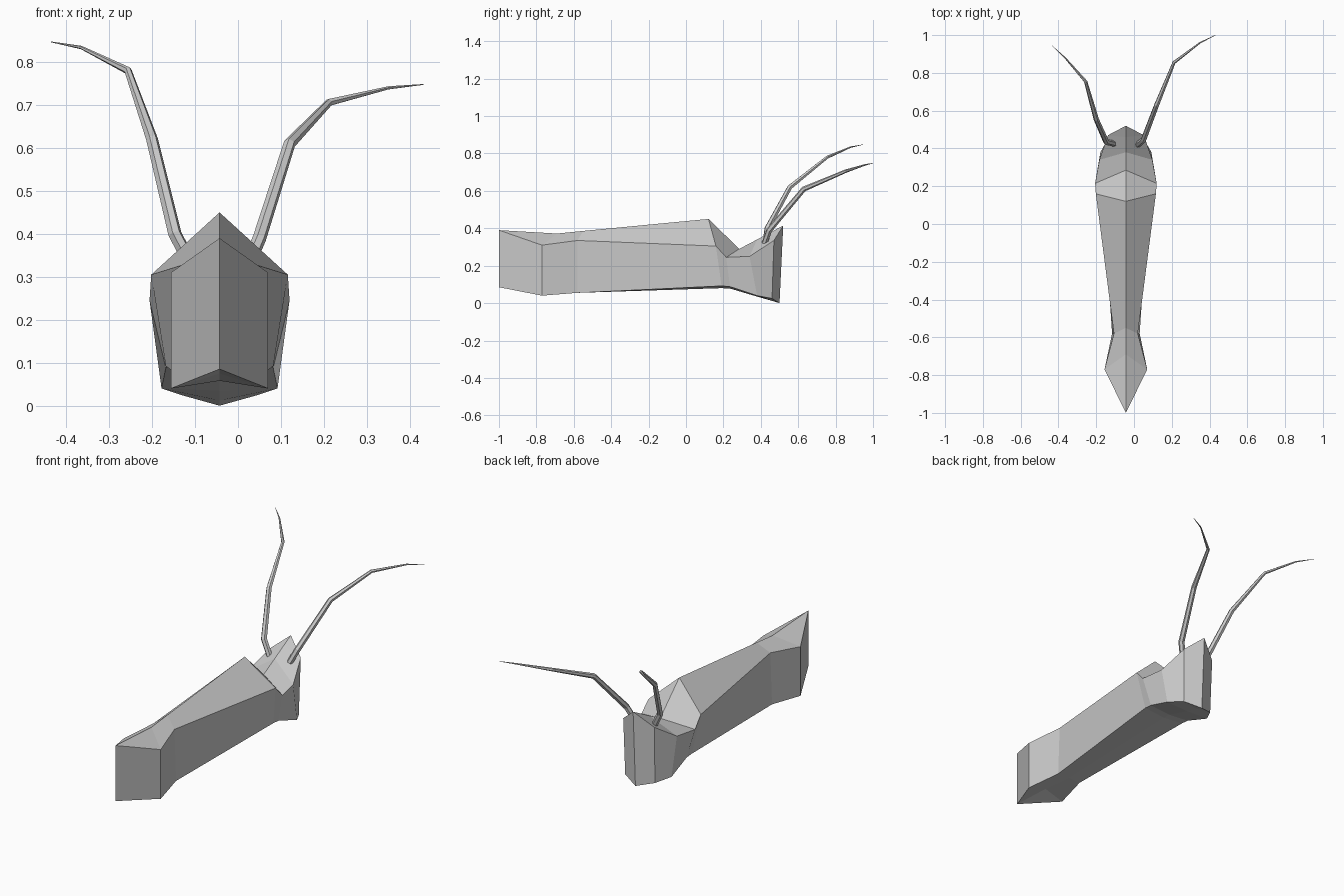
import bpy, bmesh

if "Cube" in bpy.data.objects:
    bpy.data.objects.remove(bpy.data.objects["Cube"])

CX = -0.043  # body centre line


def build_body():
    # each section: ridge (y, z), upper side (x, y, z), lower side (x, y, z), keel (y, z)
    sections = [
        ((-0.69, 0.372), (0.113, -0.77, 0.31), (0.113, -0.77, 0.04), (-0.77, 0.075)),
        ((-0.55, 0.386), (0.063, -0.58, 0.335), (0.073, -0.58, 0.055), (-0.58, 0.058)),
        ((0.12, 0.45), (0.159, 0.16, 0.305), (0.125, 0.19, 0.092), (0.19, 0.08)),
        ((0.285, 0.29), (0.163, 0.215, 0.245), (0.125, 0.235, 0.088), (0.235, 0.078)),
        ((0.38, 0.34), (0.14, 0.34, 0.25), (0.135, 0.38, 0.04), (0.38, 0.035)),
        ((0.46, 0.383), (0.095, 0.47, 0.335), (0.09, 0.46, 0.025), (0.46, 0.012)),
    ]
    bm = bmesh.new()
    for side in (-1, 1):
        def mid(p):
            return bm.verts.new((CX, p[0], p[1]))

        def out(p):
            return bm.verts.new((CX + side * p[0], p[1], p[2]))

        rows = [[mid(r), out(s), out(b), mid(k)] for r, s, b, k in sections]
        # quads between neighbouring sections
        for a, b in zip(rows, rows[1:]):
            for i in range(3):
                bm.faces.new((a[i], a[i + 1], b[i + 1], b[i]))
        # pointed wedge at each end
        for row, top, low in ((rows[0], (-1.0, 0.39), (-1.0, 0.085)),
                              (rows[-1], (0.52, 0.415), (0.5, 0.0))):
            t, l = mid(top), mid(low)
            bm.faces.new((row[0], row[1], t))
            bm.faces.new((row[1], row[2], l, t))
            bm.faces.new((row[2], row[3], l))
    bmesh.ops.remove_doubles(bm, verts=bm.verts, dist=0.0005)
    bmesh.ops.recalc_face_normals(bm, faces=bm.faces)
    mesh = bpy.data.meshes.new("body")
    bm.to_mesh(mesh)
    bm.free()
    obj = bpy.data.objects.new("body", mesh)
    bpy.context.collection.objects.link(obj)


def build_antenna(name, points):
    # tapered six-sided tube along a path
    radii = [0.016, 0.016, 0.014, 0.009, 0.004, 0.001]
    curve = bpy.data.curves.new(name, 'CURVE')
    curve.dimensions = '3D'
    curve.bevel_depth = 1.0
    curve.bevel_resolution = 1
    curve.use_fill_caps = True
    spline = curve.splines.new('POLY')
    spline.points.add(len(points) - 1)
    for pt, co, r in zip(spline.points, points, radii):
        pt.co = (*co, 1)
        pt.radius = r
    spline.use_smooth = False
    obj = bpy.data.objects.new(name, curve)
    bpy.context.collection.objects.link(obj)
    bpy.ops.object.select_all(action='DESELECT')
    obj.select_set(True)
    bpy.context.view_layer.objects.active = obj
    bpy.ops.object.convert(target='MESH')
    bpy.ops.object.shade_flat()


build_body()
build_antenna("left_antenna", [
    (-0.105, 0.425, 0.32), (-0.147, 0.435, 0.40), (-0.2, 0.555, 0.62),
    (-0.256, 0.755, 0.78), (-0.365, 0.88, 0.834), (-0.435, 0.945, 0.847)])
build_antenna("right_antenna", [
    (0.02, 0.42, 0.32), (0.05, 0.445, 0.39), (0.12, 0.63, 0.61),
    (0.212, 0.855, 0.706), (0.35, 0.96, 0.74), (0.432, 1.0, 0.748)])
